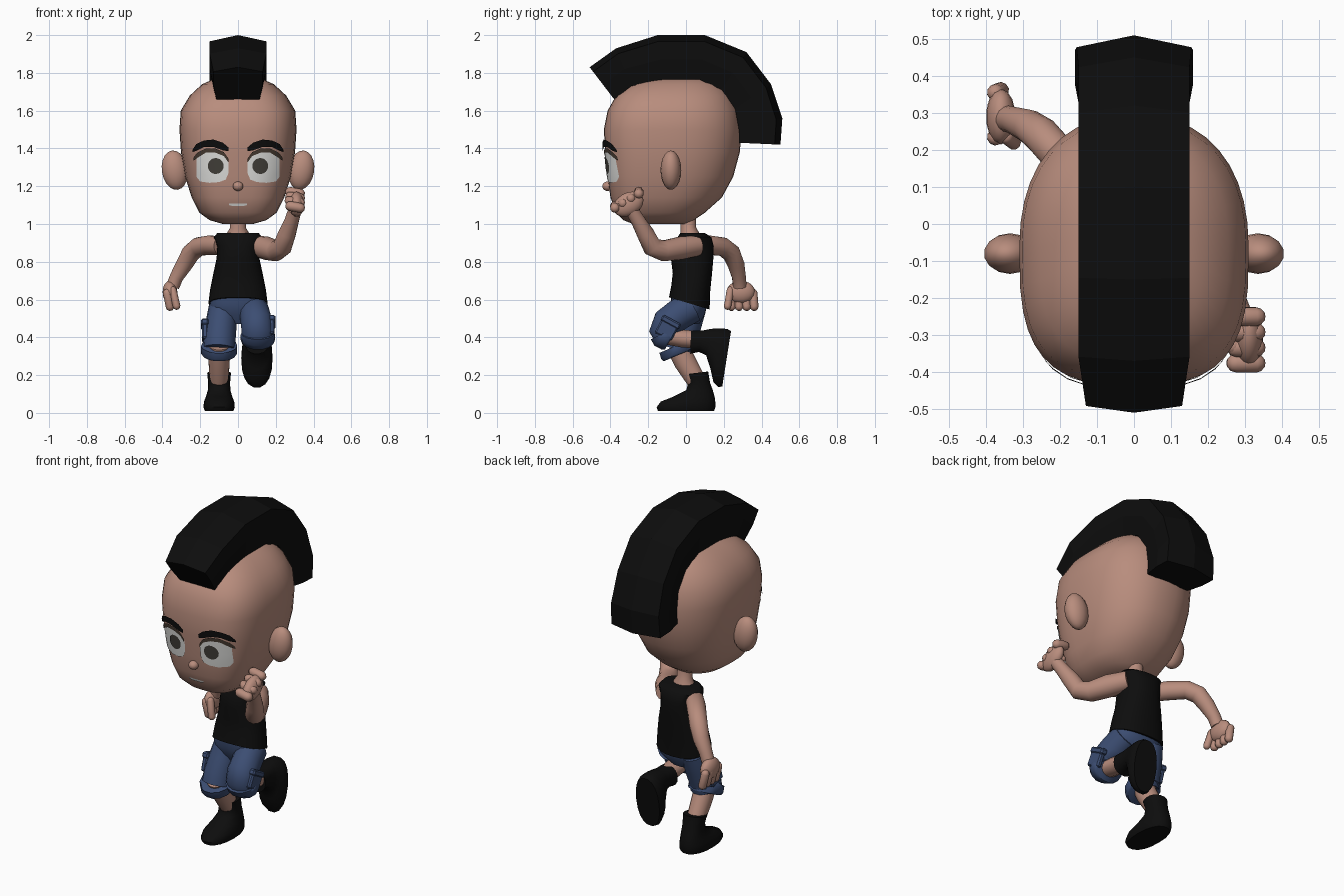
import bpy, bmesh, math
from mathutils import Vector, Matrix

if "Cube" in bpy.data.objects:
    bpy.data.objects.remove(bpy.data.objects["Cube"])


def material(name, rgb):
    m = bpy.data.materials.new(name)
    m.use_nodes = True
    m.diffuse_color = (*rgb, 1)
    m.node_tree.nodes["Principled BSDF"].inputs["Base Color"].default_value = (*rgb, 1)
    return m


SKIN = material("skin", (.48, .265, .205))
BLACK = material("black cloth and hair", (.004, .004, .004))
BLUE = material("blue denim", (.045, .075, .17))
WHITE = material("eye white", (.75, .75, .73))
IRIS = material("dark iris", (.055, .05, .042))
LID = material("brown lash line", (.06, .042, .03))


def finish(name, bm, mat, angle=50, recalc=True):
    if recalc:
        bmesh.ops.recalc_face_normals(bm, faces=bm.faces)
    me = bpy.data.meshes.new(name)
    bm.to_mesh(me)
    bm.free()
    me.materials.append(mat)
    if angle:
        for p in me.polygons:
            p.use_smooth = True
        me.set_sharp_from_angle(angle=math.radians(angle))
    ob = bpy.data.objects.new(name, me)
    bpy.context.collection.objects.link(ob)
    return ob


def skin_rings(name, rings, mat, angle=50):
    """Bridge equal rings of points and cap both ends."""
    bm = bmesh.new()
    loops = [[bm.verts.new(p) for p in r] for r in rings]
    n = len(loops[0])
    for a, b in zip(loops, loops[1:]):
        for i in range(n):
            k = (i + 1) % n
            bm.faces.new((a[i], a[k], b[k], b[i]))
    bm.faces.new(loops[0])
    bm.faces.new(loops[-1])
    return finish(name, bm, mat, angle)


def stack(name, rows, mat, sides=24, front=2.3, back=2.3, angle=50):
    """Rounded level sections: z, half width, front y, back y, optional tilt."""
    rings = []
    for z, hw, yf, yb, *tilt in rows:
        yc, hd, ring = (yf + yb) / 2, (yb - yf) / 2, []
        for i in range(sides):
            a = math.tau * i / sides
            c, s = math.cos(a), math.sin(a)
            e = 2 / (front if s < 0 else back)
            y = yc + hd * math.copysign(abs(s) ** e, s)
            ring.append((hw * math.copysign(abs(c) ** e, c), y, z + (tilt[0] * y if tilt else 0)))
        rings.append(ring)
    return skin_rings(name, rings, mat, angle)


def tube(name, path, mat, sides=14, ref=(1, 0, 0), angle=55):
    """Sweep ellipses along a path of x, y, z, radius, optional second radius."""
    pts, rings = [Vector(p[:3]) for p in path], []
    for i, p in enumerate(path):
        t = (pts[min(i + 1, len(pts) - 1)] - pts[max(i - 1, 0)]).normalized()
        u = Vector(ref)
        u = (u - t * u.dot(t)).normalized()
        v = t.cross(u)
        rings.append([pts[i] + u * p[3] * math.cos(a) + v * p[-1] * math.sin(a)
                      for a in (math.tau * k / sides for k in range(sides))])
    return skin_rings(name, rings, mat, angle)


def ball(name, loc, scale, mat, rot=(0, 0, 0)):
    bm = bmesh.new()
    bmesh.ops.create_uvsphere(bm, u_segments=14, v_segments=10, radius=1)
    ob = finish(name, bm, mat, 80)
    ob.location, ob.scale, ob.rotation_euler = loc, scale, rot
    return ob


def capsule(name, a, b, r, mat):
    a, b = Vector(a), Vector(b)
    d = (b - a).normalized() * r
    path = [(*(a - d * .9), r * .4), (*(a - d * .5), r * .85), (*a, r),
            (*b, r), (*(b + d * .5), r * .85), (*(b + d * .9), r * .4)]
    return tube(name, path, mat, 10, (.3, .5, .8), 80)


# Head
HEAD = [(1.0, .08, -.28, .0), (1.02, .15, -.33, .04), (1.06, .205, -.37, .1),
        (1.14, .245, -.4, .19), (1.25, .28, -.415, .25), (1.38, .302, -.428, .285),
        (1.5, .31, -.435, .295), (1.6, .303, -.415, .28), (1.68, .255, -.37, .245),
        (1.74, .19, -.29, .19), (1.78, .1, -.17, .1)]
stack("head", HEAD, SKIN, 40, 3, 2.3, 70)


def face_y(x, z):
    """Front surface of the head at x, z."""
    for a, b in zip(HEAD, HEAD[1:]):
        if a[0] <= z <= b[0]:
            f = (z - a[0]) / (b[0] - a[0])
            hw, yf, yb = (a[k] + (b[k] - a[k]) * f for k in (1, 2, 3))
            yc = (yf + yb) / 2
            return yc - (yc - yf) * max(0, 1 - (abs(x) / hw) ** 3) ** (1 / 3)


def plate(name, cols, mat, off, side=1):
    """Thin patch over the face, given columns of x, low z, high z."""
    bm = bmesh.new()
    grid = [[bm.verts.new((x, face_y(x, lo + (hi - lo) * j / 4) - off, lo + (hi - lo) * j / 4))
             for j in range(5)] for x, lo, hi in sorted((side * c[0], c[1], c[2]) for c in cols)]
    for a, b in zip(grid, grid[1:]):
        for j in range(4):
            bm.faces.new((a[j], b[j], b[j + 1], a[j + 1]))
    finish(name, bm, mat, 60, False)


EYE = [(.05, 1.27, 1.33), (.065, 1.235, 1.36), (.1, 1.222, 1.38),
       (.15, 1.218, 1.385), (.2, 1.225, 1.37), (.22, 1.25, 1.35)]
LASH = [(.05, 1.325, 1.345), (.075, 1.36, 1.38), (.12, 1.378, 1.4),
        (.17, 1.378, 1.4), (.215, 1.35, 1.378), (.235, 1.335, 1.352)]
BROW = [(.05, 1.385, 1.405), (.08, 1.39, 1.43), (.13, 1.408, 1.447),
        (.18, 1.408, 1.442), (.22, 1.388, 1.424), (.242, 1.38, 1.392)]
DISC = [(.118 - .042 * math.cos(a), 1.307 - .042 * math.sin(a), 1.307 + .042 * math.sin(a))
        for a in (math.pi * (k + .2) / 12.4 for k in range(13))]
for s, tag in ((1, "left"), (-1, "right")):
    plate(tag + "_eye", EYE, WHITE, .005, s)
    plate(tag + "_iris", DISC, IRIS, .008, s)
    plate(tag + "_lash_line", LASH, LID, .009, s)
    plate(tag + "_eyebrow", BROW, BLACK, .014, s)
    ball(tag + "_ear", (s * .335, -.08, 1.285), (.07, .055, .105), SKIN, (0, s * .15, 0))
plate("teeth", [(-.048, 1.1, 1.108), (-.025, 1.094, 1.108), (.025, 1.094, 1.108),
                (.048, 1.1, 1.108)], WHITE, .005)
ball("nose", (0, -.415, 1.2), (.028, .028, .025), SKIN)

# Mohawk: inner y z, outer y z, half width at each station
CREST = [(-.38, 1.66, -.51, 1.83, .13), (-.29, 1.73, -.37, 1.93, .15),
         (-.12, 1.765, -.15, 2, .15), (.07, 1.765, .1, 2, .15), (.19, 1.71, .32, 1.91, .15),
         (.26, 1.61, .45, 1.74, .15), (.28, 1.5, .51, 1.56, .155), (.28, 1.43, .5, 1.42, .16)]
rings = []
for iy, iz, oy, oz, w in CREST:
    shape = ((-.88, 0), (-1, .45), (-1, .86), (0, 1), (1, .86), (1, .45), (.88, 0))
    rings.append([(w * u, iy + (oy - iy) * t, iz + (oz - iz) * t) for u, t in shape])
skin_rings("mohawk", rings, BLACK, 0)

# Neck and tank top
tube("neck", [(0, .02, .9, .075, .06), (0, .02, .95, .06, .05), (0, .012, .98, .042),
              (0, .01, 1.05, .042)], SKIN)
stack("tank_top", [(.585, .157, -.09, .125, -.3), (.66, .147, -.078, .128, -.15),
                   (.74, .13, -.07, .138), (.82, .113, -.08, .145), (.88, .11, -.07, .147),
                   (.93, .128, -.045, .135), (.952, .11, -.03, .1)], BLACK)

# Shorts
stack("shorts_hips", [(.47, .07, -.03, .07), (.52, .14, -.06, .1), (.57, .15, -.078, .112),
                      (.61, .145, -.08, .105)], BLUE)
tube("right_shorts_leg", [(-.078, .03, .56, .077, .08), (-.09, 0, .47, .083, .085),
                          (-.097, -.03, .4, .085, .09), (-.1, -.045, .34, .086, .09)], BLUE)
tube("right_shorts_cuff", [(-.1, -.06, .362, .09, .094), (-.1, -.053, .355, .096, .098),
                           (-.1, -.04, .315, .096, .098), (-.1, -.037, .308, .088, .09)], BLUE)
tube("left_shorts_leg", [(.078, .03, .56, .077, .085), (.09, -.04, .52, .082, .085),
                         (.1, -.098, .475, .085, .085), (.105, -.122, .43, .086, .075),
                         (.105, -.1, .395, .085, .066)], BLUE)
tube("left_shorts_cuff", [(.105, -.125, .42, .088, .07), (.105, -.12, .41, .092, .074),
                          (.105, -.09, .39, .092, .068), (.105, -.083, .386, .084, .06)], BLUE)
for tag, loc, tilt in (("left", (.178, -.1, .445), -.5), ("right", (-.175, -.02, .43), -.3)):
    for part, size, dz in (("pocket", (.03, .1, .1), 0), ("pocket_flap", (.04, .11, .035), .04)):
        bm = bmesh.new()
        bmesh.ops.create_cube(bm, size=1, matrix=Matrix.Diagonal((*size, 1)))
        bmesh.ops.translate(bm, verts=bm.verts, vec=(0, 0, dz))
        bmesh.ops.bevel(bm, geom=bm.edges[:], offset=.008, segments=1, affect='EDGES')
        ob = finish(tag + "_" + part, bm, BLUE, 30)
        ob.location, ob.rotation_euler = loc, (tilt, 0, 0)

# Shins and boots
tube("right_shin", [(-.1, -.05, .36, .06), (-.1, -.005, .27, .056, .06),
                    (-.1, .055, .17, .05, .052)], SKIN)
tube("left_shin", [(.1, -.12, .41, .06, .045), (.1, -.02, .393, .056, .048),
                   (.1, .1, .385, .05, .048)], SKIN)
BOOT = [(.01, .075, -.15, .15), (.03, .083, -.158, .158), (.06, .08, -.135, .157),
        (.085, .07, -.07, .153), (.12, .06, .0, .143), (.16, .058, .012, .128),
        (.205, .063, -.005, .118, .12)]
boot = stack("right_boot", BOOT, BLACK, 18)
boot.location = (-.1, 0, 0)
boot = stack("left_boot", BOOT, BLACK, 18)
boot.location, boot.rotation_euler = (.1, .225, .285), (math.radians(81), 0, 0)

# Arms
tube("left_arm", [(.09, .06, .885, .055), (.15, -.03, .872, .062), (.2, -.12, .858, .056),
                  (.235, -.18, .88, .052), (.26, -.215, .95, .047), (.285, -.255, 1.02, .038),
                  (.3, -.285, 1.07, .036)], SKIN)
tube("right_arm", [(-.09, .05, .885, .05), (-.15, .12, .888, .052), (-.21, .195, .88, .05),
                   (-.25, .24, .845, .05), (-.285, .265, .785, .045), (-.325, .28, .72, .037),
                   (-.345, .285, .67, .036)], SKIN, ref=(0, 1, 0))

# Hands
ball("left_palm", (.31, -.305, 1.105), (.04, .085, .06), SKIN, (.5, 0, 0))
ball("right_palm", (-.36, .29, .64), (.04, .075, .06), SKIN)
for i in range(4):
    y, z = -.25 - .042 * i, 1.17 - .025 * i
    capsule(f"left_finger_{i + 1}", (.275, y, z), (.33, y, z - .01), .026, SKIN)
    y = .235 + .04 * i
    capsule(f"right_finger_{i + 1}", (-.375, y, .635), (-.36, y + .006, .562), .023, SKIN)
capsule("left_thumb", (.285, -.26, 1.09), (.268, -.33, 1.125), .022, SKIN)
capsule("right_thumb", (-.345, .235, .65), (-.325, .22, .565), .02, SKIN)
